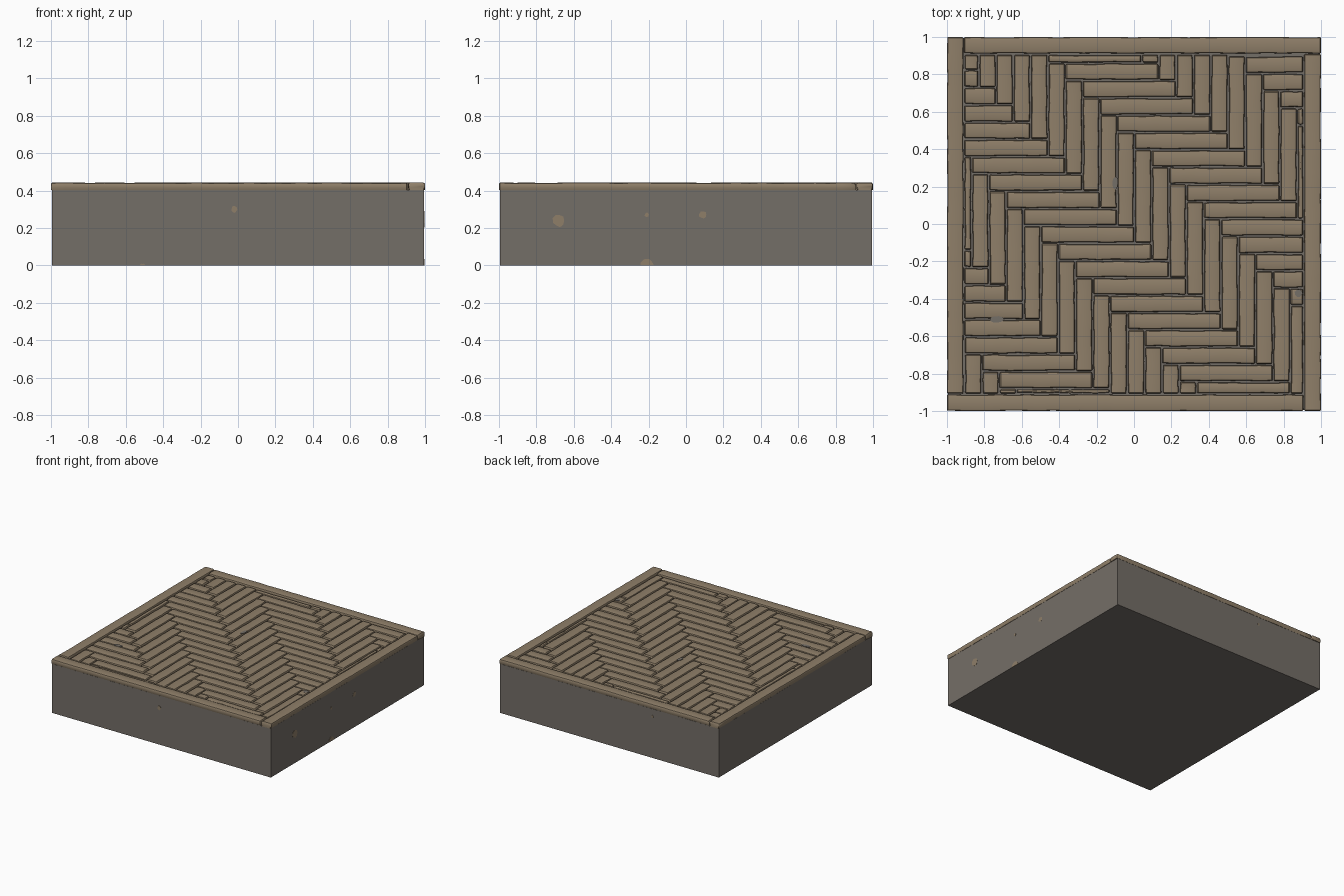
import bpy, bmesh, math, random

if "Cube" in bpy.data.objects:
    bpy.data.objects.remove(bpy.data.objects["Cube"])

random.seed(4)


def material(name, rgb):
    m = bpy.data.materials.new(name)
    m.diffuse_color = (*rgb, 1)
    m.use_nodes = True
    m.node_tree.nodes["Principled BSDF"].inputs["Base Color"].default_value = m.diffuse_color
    return m


WOOD = material("tan wood", (0.275, 0.212, 0.141))
STONE = material("warm grey stone", (0.175, 0.156, 0.136))


def finish(bm, name, mat, smooth=True):
    bmesh.ops.recalc_face_normals(bm, faces=bm.faces)
    me = bpy.data.meshes.new(name)
    bm.to_mesh(me)
    bm.free()
    ob = bpy.data.objects.new(name, me)
    bpy.context.collection.objects.link(ob)
    me.materials.append(mat)
    if smooth:
        bpy.ops.object.select_all(action='DESELECT')
        ob.select_set(True)
        bpy.context.view_layer.objects.active = ob
        bpy.ops.object.shade_smooth_by_angle(angle=math.radians(40))
    return ob


def plank(bm, x0, x1, y0, y1, z0, z1, wobble, along_x):
    """Hand-cut board: a rounded section lofted along its length with wavy sides."""
    if not along_x:
        x0, x1, y0, y1 = y0, y1, x0, x1
    n = max(3, int((x1 - x0) / 0.07))
    r = min(0.009, (y1 - y0) * 0.3)
    h = z1 - z0
    # end stations are pulled in and lowered to round the board ends
    stations = [(x0, 0.004, 0.010)]
    stations += [(x0 + 0.006 + (x1 - x0 - 0.012) * i / n, 0, 0) for i in range(n + 1)]
    stations += [(x1, 0.004, 0.010)]
    rings = []
    for x, inset, drop in stations:
        a = y0 + inset + random.uniform(0, wobble)
        b = y1 - inset - random.uniform(0, wobble)
        t = z1 - drop - random.uniform(0, 0.0015)
        sec = [(a + r * .4, z0), (a, z0 + h * .3), (a, t - r), (a + r * .35, t - r * .35),
               (a + r * 1.4, t), (b - r * 1.4, t), (b - r * .35, t - r * .35),
               (b, t - r), (b, z0 + h * .3), (b - r * .4, z0)]
        rings.append([bm.verts.new((x, y, z) if along_x else (y, x, z)) for y, z in sec])
    for p, q in zip(rings, rings[1:]):
        for i in range(len(p)):
            j = (i + 1) % len(p)
            bm.faces.new((p[i], p[j], q[j], q[i]))
    bm.faces.new(rings[0])
    bm.faces.new(rings[-1])


# Base block
bm = bmesh.new()
bmesh.ops.create_cube(bm, size=1)
for v in bm.verts:
    v.co = (v.co.x * 1.988, v.co.y * 1.988, (v.co.z + 0.5) * 0.402)
finish(bm, "base_block", STONE, False)

# Herringbone boards, clipped to the area inside the border
W, L, GAP = 0.0925, 0.5, 0.0025
IN0, IN1 = -0.908, 0.906
bm = bmesh.new()


def clipped(x0, x1, y0, y1, along_x):
    x0, y0 = max(x0, IN0) + GAP, max(y0, IN0) + GAP
    x1, y1 = min(x1, IN1) - GAP, min(y1, IN1) - GAP
    if x1 - x0 > 0.018 and y1 - y0 > 0.018:
        top = 0.437 + random.uniform(-0.002, 0.002)
        plank(bm, x0, x1, y0, y1, 0.395, top, 0.005, along_x)


for band in range(-4, 5):
    for i in range(-30, 40):
        xr = -0.46 + i * W + band * (L - W)
        yb = 0.36 - i * W + band * (L + W)
        clipped(xr - L, xr, yb, yb + W, True)
        clipped(xr - W, xr, yb + W, yb + W + L, False)
finish(bm, "herringbone_boards", WOOD)

# Border boards laid pinwheel fashion
for name, x0, x1, y0, y1, along in (
        ("border_left", -1, -0.911, -0.907, 1, False),
        ("border_back", -0.908, 1, 0.911, 1, True),
        ("border_right", 0.909, 1, -1, 0.908, False),
        ("border_front", -1, 0.906, -1, -0.911, True)):
    bm = bmesh.new()
    plank(bm, x0, x1, y0, y1, 0.403, 0.443, 0.003, along)
    finish(bm, name, WOOD)


# Paint flecks: thin irregular plates lying on a surface
def fleck(name, mat, origin, u, v, ru, rv, half=False):
    bm = bmesh.new()
    n, ring = 9, []
    for k in range(n):
        a = (math.pi * k / (n - 1)) if half else 2 * math.pi * k / n
        s = random.uniform(0.85, 1.1)
        cu, cv = math.cos(a) * ru * s, abs(math.sin(a) * rv * s) if half else math.sin(a) * rv * s
        ring.append(bm.verts.new([o + cu * p + cv * q for o, p, q in zip(origin, u, v)]))
    f = bm.faces.new(ring)
    f.normal_update()
    nrm = f.normal.copy()
    out = bmesh.ops.extrude_face_region(bm, geom=[f])
    bmesh.ops.translate(bm, verts=[e for e in out["geom"] if isinstance(e, bmesh.types.BMVert)],
                        vec=-nrm * 0.003)
    finish(bm, name, mat, False)


X, Y, Z, S = (1, 0, 0), (0, 1, 0), (0, 0, 1), 0.9955
fleck("front_fleck", WOOD, (-0.02, -S, 0.30), X, Z, 0.016, 0.019)
fleck("front_low_fleck", WOOD, (-0.51, -S, 0.0), X, Z, 0.016, 0.01, True)
fleck("right_large_fleck", WOOD, (S, -0.68, 0.24), Y, Z, 0.033, 0.034)
fleck("right_fleck", WOOD, (S, 0.09, 0.27), Y, Z, 0.021, 0.019)
fleck("right_small_fleck", WOOD, (S, -0.21, 0.27), Y, Z, 0.011, 0.012)
fleck("right_low_fleck", WOOD, (S, -0.21, 0.0), Y, Z, 0.036, 0.034, True)
fleck("back_fleck", WOOD, (-0.39, S, 0.34), (-1, 0, 0), Z, 0.01, 0.012)
for i, (x, y, ru, rv) in enumerate(((-0.10, 0.22, 0.017, 0.036), (-0.73, -0.51, 0.04, 0.018),
                                    (0.88, -0.37, 0.022, 0.022))):
    fleck(f"top_fleck_{i + 1}", STONE, (x, y, 0.4395), X, Y, ru, rv)
